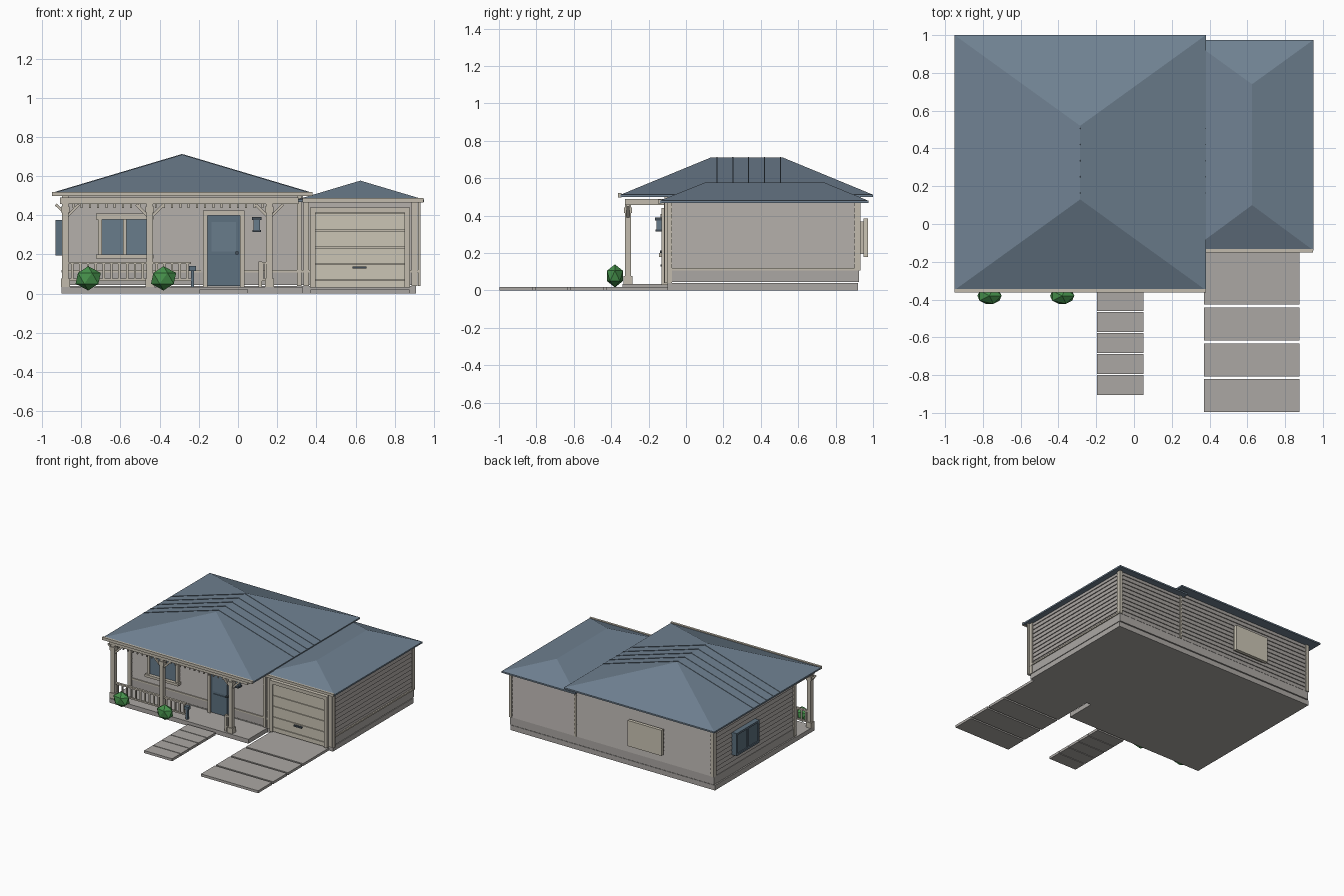
import bpy, bmesh, math
from mathutils import Vector


def mat(name, r, g, b):
    m = bpy.data.materials.new(name)
    m.diffuse_color = (r, g, b, 1)
    return m


SIDING = mat("grey_siding", 0.40, 0.375, 0.355)
CONCRETE = mat("concrete", 0.41, 0.39, 0.37)
TRIM = mat("cream_trim", 0.54, 0.50, 0.42)
CREAM = mat("cream_door", 0.60, 0.56, 0.46)
ROOF = mat("slate_blue_roof", 0.16, 0.22, 0.285)
BLUE = mat("blue_paint", 0.11, 0.165, 0.215)
GLASS = mat("window_glass", 0.14, 0.20, 0.26)
DARK = mat("dark_metal", 0.06, 0.08, 0.10)
GREEN = mat("shrub_green", 0.06, 0.28, 0.07)


def finish(name, bm, m):
    bmesh.ops.recalc_face_normals(bm, faces=bm.faces)
    me = bpy.data.meshes.new(name)
    bm.to_mesh(me)
    bm.free()
    me.materials.append(m)
    ob = bpy.data.objects.new(name, me)
    bpy.context.collection.objects.link(ob)
    return ob


def add_box(bm, x0, x1, y0, y1, z0, z1):
    v = bmesh.ops.create_cube(bm, size=1)["verts"]
    for p in v:
        p.co = Vector(((x0 + x1) / 2 + p.co.x * (x1 - x0),
                       (y0 + y1) / 2 + p.co.y * (y1 - y0),
                       (z0 + z1) / 2 + p.co.z * (z1 - z0)))


def boxes(name, m, *dims):
    bm = bmesh.new()
    for d in dims:
        add_box(bm, *d)
    return finish(name, bm, m)


def bar(name, m, a, b, w, h):
    """Rectangular bar from a to b."""
    a, b = Vector(a), Vector(b)
    ob = boxes(name, m, (-w / 2, w / 2, -h / 2, h / 2, 0, (b - a).length))
    ob.location = a
    ob.rotation_mode = 'QUATERNION'
    ob.rotation_quaternion = (b - a).to_track_quat('Z', 'Y')
    return ob


def siding(name, x0, x1, y0, y1, z0, z1, n):
    """Wall body of lapped boards, each board wider at its lower edge."""
    bm = bmesh.new()
    rings = []
    h = (z1 - z0) / n
    for i in range(n):
        for z, o in ((z0 + i * h, 0.007), (z0 + (i + 1) * h, 0.0)):
            rings.append([bm.verts.new(c) for c in (
                (x0 - o, y0 - o, z), (x1 + o, y0 - o, z),
                (x1 + o, y1 + o, z), (x0 - o, y1 + o, z))])
    for a, b in zip(rings, rings[1:]):
        for k in range(4):
            j = (k + 1) % 4
            bm.faces.new((a[k], a[j], b[j], b[k]))
    bm.faces.new(rings[0])
    bm.faces.new(rings[-1])
    return finish(name, bm, SIDING)


def hip_roof(name, x0, x1, y0, y1, zb, ze, xr, ya, yb, zr):
    bm = bmesh.new()
    lo, hi = [[bm.verts.new((x, y, z)) for x, y in
               ((x0, y0), (x1, y0), (x1, y1), (x0, y1))] for z in (zb, ze)]
    r0, r1 = bm.verts.new((xr, ya, zr)), bm.verts.new((xr, yb, zr))
    bm.faces.new(lo)
    for k in range(4):
        j = (k + 1) % 4
        bm.faces.new((lo[k], lo[j], hi[j], hi[k]))
    bm.faces.new((hi[0], hi[1], r0))
    bm.faces.new((hi[1], hi[2], r1, r0))
    bm.faces.new((hi[2], hi[3], r1))
    bm.faces.new((hi[3], hi[0], r0, r1))
    return finish(name, bm, ROOF)


# Slab, porch floor and foundation
boxes("base_slab", CONCRETE, (-0.9, 0.91, -0.1, 0.92, 0, 0.04),
      (-0.9, 0.33, -0.34, -0.1, 0, 0.035))
boxes("foundation", CONCRETE, (-0.895, 0.91, -0.105, 0.925, 0.045, 0.108))
boxes("water_table", TRIM, (-0.9, -0.19, -0.112, -0.1, 0.108, 0.12),
      (0.03, 0.38, -0.112, -0.1, 0.108, 0.12), (0.86, 0.93, -0.112, -0.1, 0.108, 0.12),
      (0.9, 0.918, -0.1, 0.925, 0.108, 0.12))

# Walls and corner boards
siding("house_walls", -0.885, 0.33, -0.1, 0.92, 0.108, 0.505, 12)
siding("garage_walls", 0.33, 0.903, -0.1, 0.92, 0.108, 0.475, 11)
boxes("corner_boards", TRIM,
      (-0.898, -0.865, -0.115, -0.08, 0.045, 0.5), (-0.898, -0.87, 0.9, 0.932, 0.108, 0.5),
      (0.885, 0.916, -0.118, -0.075, 0.04, 0.47), (0.89, 0.916, 0.9, 0.932, 0.108, 0.47),
      (0.3, 0.325, -0.115, -0.1, 0.04, 0.5), (0.335, 0.362, -0.115, -0.1, 0.04, 0.47),
      (0.322, 0.338, 0.92, 0.932, 0.108, 0.47))
boxes("downspout", TRIM, (0.918, 0.932, -0.115, -0.1, 0.04, 0.47))

# Roofs with raised seams and front gutters
hip_roof("main_roof", -0.95, 0.38, -0.35, 1.0, 0.5, 0.512, -0.285, 0.13, 0.52, 0.71)
hip_roof("garage_roof", 0.30, 0.95, -0.14, 0.975, 0.468, 0.48, 0.625, 0.10, 0.74, 0.577)
for y in (0.165, 0.25, 0.335, 0.42, 0.505):
    for x in (-0.95, 0.38):
        bar("roof_seam", ROOF, (-0.285, y, 0.71), (x, y, 0.512), 0.006, 0.006)
boxes("main_gutter", TRIM, (-0.95, 0.38, -0.363, -0.345, 0.498, 0.52))
boxes("garage_gutter", TRIM, (0.33, 0.948, -0.15, -0.132, 0.466, 0.487))

# Porch beam, frieze and posts
boxes("porch_beam", TRIM, (-0.91, 0.31, -0.325, -0.295, 0.458, 0.49),
      (-0.905, -0.885, -0.3, -0.1, 0.458, 0.49), (0.29, 0.31, -0.3, -0.1, 0.458, 0.49))
boxes("frieze_pegs", TRIM, *[(-0.84 + i * 0.042 - 0.005, -0.84 + i * 0.042 + 0.005,
                              -0.315, -0.305, 0.438, 0.458) for i in range(24)])
for px in (-0.882, -0.45, 0.16):
    boxes("porch_post", TRIM, (px - 0.016, px + 0.016, -0.326, -0.294, 0.035, 0.46),
          (px - 0.023, px + 0.023, -0.333, -0.287, 0.035, 0.078),
          (px - 0.022, px + 0.022, -0.332, -0.288, 0.415, 0.445))
    for s in (-1, 1):
        if px + s * 0.07 > -0.94:
            bar("post_brace", TRIM, (px, -0.31, 0.385), (px + s * 0.07, -0.31, 0.455), 0.014, 0.014)
bar("post_brace", TRIM, (-0.882, -0.31, 0.41), (-0.93, -0.31, 0.455), 0.014, 0.014)


# Porch railings
def railing(x0, x1):
    n = max(2, round((x1 - x0) / 0.042))
    parts = [(x0, x1, -0.319, -0.301, 0.15, 0.162), (x0, x1, -0.317, -0.303, 0.065, 0.076)]
    for i in range(n):
        x = x0 + (i + 0.5) * (x1 - x0) / n
        parts.append((x - 0.006, x + 0.006, -0.315, -0.305, 0.07, 0.155))
    boxes("porch_railing", TRIM, *parts)


railing(-0.866, -0.466)
railing(-0.434, -0.24)
railing(0.115, 0.15)
boxes("rail_end_post", TRIM, (0.105, 0.122, -0.32, -0.3, 0.035, 0.165))
boxes("path_light", BLUE, (-0.24, -0.224, -0.318, -0.302, 0.035, 0.12),
      (-0.25, -0.214, -0.326, -0.294, 0.115, 0.14))

# Front window
boxes("front_window_frame", TRIM, (-0.715, -0.694, -0.13, -0.1, 0.195, 0.395),
      (-0.462, -0.441, -0.13, -0.1, 0.195, 0.395), (-0.586, -0.570, -0.126, -0.1, 0.195, 0.395),
      (-0.725, -0.431, -0.135, -0.1, 0.378, 0.41), (-0.725, -0.431, -0.145, -0.1, 0.18, 0.2))
boxes("front_window_glass", GLASS, (-0.70, -0.45, -0.118, -0.1, 0.195, 0.385))

# Front door
boxes("door_frame", TRIM, (-0.178, -0.155, -0.13, -0.1, 0.035, 0.42),
      (0.010, 0.033, -0.13, -0.1, 0.035, 0.42), (-0.178, 0.033, -0.13, -0.1, 0.4, 0.425))
boxes("front_door", BLUE, (-0.156, 0.012, -0.12, -0.1, 0.04, 0.402))
boxes("door_pane", GLASS, (-0.135, -0.009, -0.126, -0.118, 0.215, 0.365))
boxes("door_panel", BLUE, (-0.135, -0.009, -0.126, -0.118, 0.065, 0.195))
boxes("door_knob", DARK, (-0.012, 0.002, -0.14, -0.12, 0.2, 0.214))

# Wall lantern
boxes("lantern_body", GLASS, (0.08, 0.112, -0.158, -0.122, 0.325, 0.375))
boxes("lantern_caps", DARK, (0.072, 0.12, -0.165, -0.115, 0.375, 0.39),
      (0.075, 0.117, -0.162, -0.118, 0.315, 0.326), (0.085, 0.107, -0.13, -0.1, 0.335, 0.365))

# Garage door
boxes("garage_door_frame", TRIM, (0.368, 0.396, -0.13, -0.1, 0.03, 0.44),
      (0.85, 0.878, -0.13, -0.1, 0.03, 0.44), (0.368, 0.878, -0.13, -0.1, 0.413, 0.44))
levels = [0.03, 0.068, 0.15, 0.236, 0.322, 0.414]
boxes("garage_door_backing", TRIM, (0.394, 0.852, -0.113, -0.1, 0.03, 0.414))
boxes("garage_door_panels", CREAM, *[(0.396, 0.85, -0.121, -0.105, a + 0.002, b - 0.002)
                                     for a, b in zip(levels, levels[1:])])
boxes("garage_handle", DARK, (0.585, 0.655, -0.135, -0.12, 0.128, 0.139))

# Side and back windows
boxes("side_window_frame", BLUE, (-0.932, -0.885, 0.40, 0.418, 0.195, 0.375),
      (-0.932, -0.885, 0.672, 0.69, 0.195, 0.375), (-0.932, -0.885, 0.537, 0.553, 0.195, 0.375),
      (-0.932, -0.885, 0.40, 0.69, 0.195, 0.21), (-0.932, -0.885, 0.40, 0.69, 0.36, 0.375))
boxes("side_window_glass", BLUE, (-0.924, -0.885, 0.41, 0.68, 0.2, 0.37))
boxes("back_window_surround", TRIM, (-0.45, -0.18, 0.92, 0.95, 0.195, 0.37))
boxes("back_window_shutter", CREAM, (-0.465, -0.165, 0.948, 0.974, 0.18, 0.385))

# Path and driveway slabs
boxes("garden_path", CONCRETE, *[(-0.197, 0.05, -0.46 - i * 0.111, -0.355 - i * 0.111, 0, 0.02)
                                 for i in range(5)])
boxes("driveway", CONCRETE, (0.37, 0.875, -0.427, -0.1, 0, 0.02),
      *[(0.37, 0.875, -0.617 - i * 0.1895, -0.442 - i * 0.1895, 0, 0.02) for i in range(3)])

# Shrubs
for sx in (-0.765, -0.38):
    bm = bmesh.new()
    bmesh.ops.create_icosphere(bm, subdivisions=1, radius=1)
    bmesh.ops.scale(bm, verts=bm.verts, vec=(0.072, 0.05, 0.062))
    bmesh.ops.translate(bm, verts=bm.verts, vec=(sx, -0.38, 0.078))
    finish("shrub", bm, GREEN)
